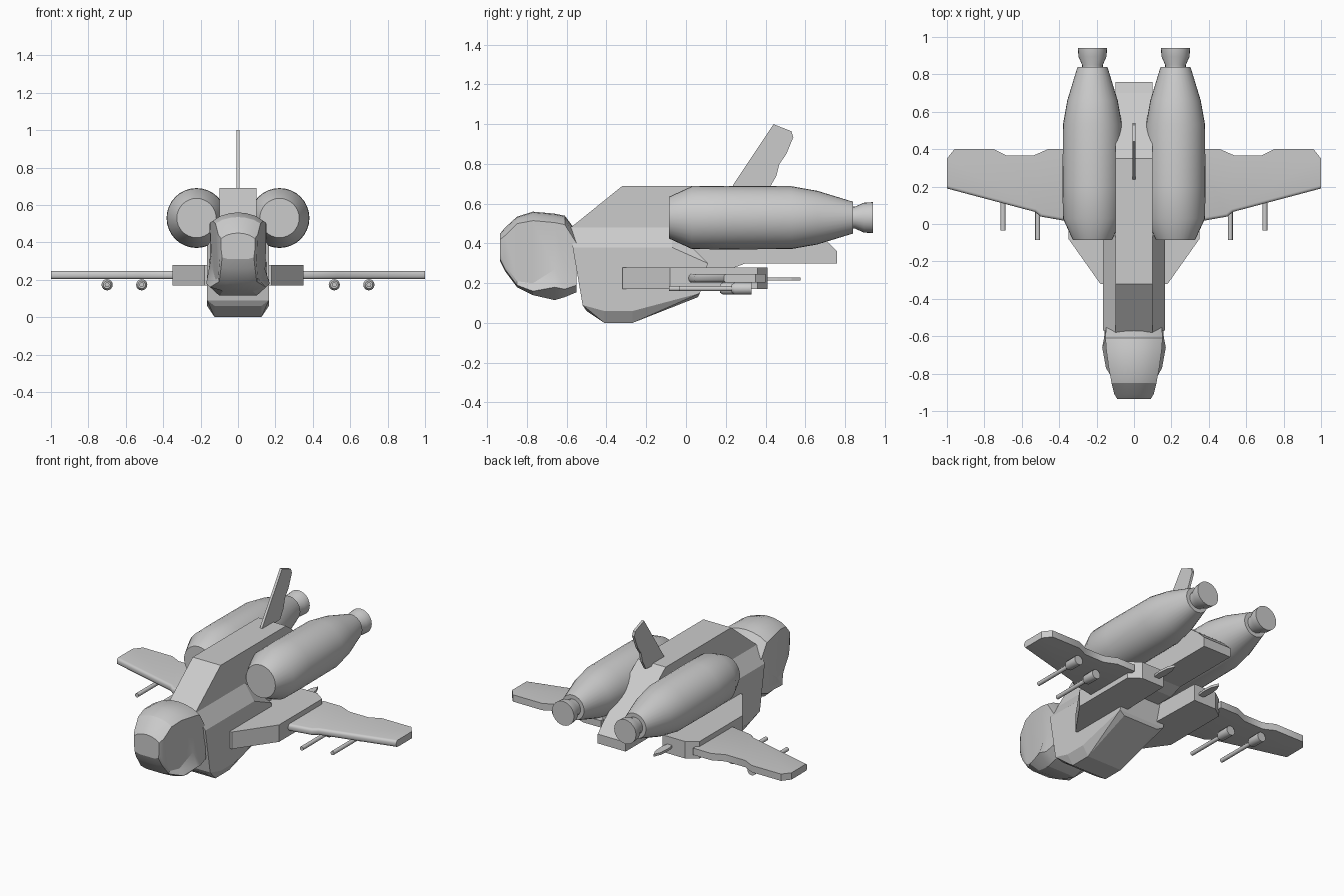
import bpy, bmesh, math
from mathutils import Matrix, Vector

cube = bpy.data.objects.get("Cube")
if cube:
    bpy.data.objects.remove(cube, do_unlink=True)

GREY = (0.6, 0.6, 0.6, 1)
hull_grey = bpy.data.materials.new("hull_grey")
hull_grey.use_nodes = True
hull_grey.diffuse_color = GREY
hull_grey.node_tree.nodes["Principled BSDF"].inputs["Base Color"].default_value = GREY


def finish(name, bm, mirror=False, smooth=None):
    """Turn a bmesh into a named object, optionally mirrored across x."""
    bmesh.ops.recalc_face_normals(bm, faces=bm.faces)
    mesh = bpy.data.meshes.new(name)
    bm.to_mesh(mesh)
    bm.free()
    mesh.materials.append(hull_grey)
    ob = bpy.data.objects.new(name, mesh)
    bpy.context.collection.objects.link(ob)
    if mirror:
        ob.modifiers.new("Mirror", "MIRROR").use_mirror_merge = False
    if smooth:
        bpy.ops.object.select_all(action="DESELECT")
        ob.select_set(True)
        bpy.context.view_layer.objects.active = ob
        bpy.ops.object.shade_smooth_by_angle(angle=math.radians(smooth))
    return ob


def prism(points, low, high, axis):
    """Extrude a flat outline between two levels along x or z."""
    bm = bmesh.new()
    place = (lambda p, t: (t, *p)) if axis == "x" else (lambda p, t: (*p, t))
    face = bm.faces.new([bm.verts.new(place(p, low)) for p in points])
    ext = bmesh.ops.extrude_face_region(bm, geom=[face])
    move = Vector(place((0, 0), high - low))
    verts = [g for g in ext["geom"] if isinstance(g, bmesh.types.BMVert)]
    bmesh.ops.translate(bm, vec=move, verts=verts)
    return bm


def loft(rings):
    """Bridge equal rings of points and cap both ends."""
    bm = bmesh.new()
    loops = [[bm.verts.new(p) for p in ring] for ring in rings]
    n = len(loops[0])
    for a, b in zip(loops, loops[1:]):
        for i in range(n):
            bm.faces.new((a[i], a[(i + 1) % n], b[(i + 1) % n], b[i]))
    bm.faces.new(loops[0])
    bm.faces.new(loops[-1])
    return bm


def lathe_y(profile, x, z, sides):
    """Round body along y from (y, radius) pairs."""
    angles = [2 * math.pi * i / sides for i in range(sides)]
    return loft([[(x + r * math.cos(a), y, z + r * math.sin(a)) for a in angles]
                 for y, r in profile])


# Central spine running from the cockpit to the tail
spine = [(-.58, .48), (-.32, .69), (.35, .69), (.70, .42), (.76, .36), (.76, .30),
         (.30, .30), (.22, .27), (-.50, .27)]
finish("spine", prism(spine, -.10, .10, "x"))

# Wide lower fuselage with chamfered shoulders and keel
shell = {
    .10: [(-.58, .48), (-.07, .48)],
    .165: [(-.57, .38), (-.52, .09), (-.41, .06), (-.27, .06), (.07, .15), (.11, .30), (-.07, .38)],
    .125: [(-.50, .06), (-.41, 0), (-.27, 0), (.06, .13)],
}
bm = bmesh.new()
for x, pts in shell.items():
    for y, z in pts:
        bm.verts.new((x, y, z))
        bm.verts.new((-x, y, z))
hull = bmesh.ops.convex_hull(bm, input=bm.verts)
bmesh.ops.delete(bm, geom=[v for v in bm.verts if not v.link_faces], context="VERTS")
bmesh.ops.dissolve_limit(bm, angle_limit=.03, verts=bm.verts, edges=bm.edges)
finish("lower_fuselage", bm)

# Cockpit: y, crown height, then shoulder, cheek, chin and belly as (half width, z)
cockpit = [
    (-.935, .45, (.09, .42), (.09, .36), (.085, .32), (.05, .31)),
    (-.91, .48, (.105, .44), (.10, .29), (.09, .27), (.05, .26)),
    (-.85, .535, (.12, .50), (.105, .21), (.10, .19), (.06, .18)),
    (-.77, .56, (.135, .515), (.12, .20), (.15, .16), (.08, .14)),
    (-.66, .55, (.15, .505), (.14, .27), (.17, .18), (.10, .115)),
    (-.61, .54, (.152, .495), (.148, .30), (.16, .17), (.10, .13)),
    (-.55, .46, (.15, .40), (.15, .33), (.155, .19), (.10, .155)),
]
rings = []
for y, top, shoulder, *rest in cockpit:
    w, z = shoulder
    half = [(w * .33, top - (top - z) * .1), (w * .7, top - (top - z) * .42), shoulder, *rest]
    rings.append([(0, y, top)] + [(a, y, b) for a, b in half]
                 + [(-a, y, b) for a, b in reversed(half)])
finish("cockpit", loft(rings), smooth=25)

# Swept tail fin
fin = [(.23, .67), (.24, .70), (.44, 1.0), (.53, .965), (.54, .935), (.505, .85),
       (.47, .80), (.455, .74), (.42, .68)]
finish("tail_fin", prism(fin, -.008, .008, "x"))

# Twin engines with flared nozzles
engine = [(-.085, .105), (.03, .158), (.20, .16), (.53, .158), (.66, .135), (.84, .08)]
nozzle = [(.83, .055), (.85, .055), (.895, .075), (.94, .078)]
finish("engine", lathe_y(engine, .222, .53, 32), mirror=True, smooth=25)
finish("engine_nozzle", lathe_y(nozzle, .222, .53, 24), mirror=True, smooth=40)

# Thick wing roots
root = [(.10, -.32), (.18, -.32), (.35, -.08), (.35, .36), (.28, .41), (.12, .41)]
finish("wing_root", prism(root, .17, .28, "z"), mirror=True)

# Wings with a rounded leading edge
wing = [(.33, .01), (.50, .04), (.53, .065), (1.0, .19), (1.0, .35), (.96, .40), (.75, .40),
        (.68, .365), (.54, .365), (.46, .40), (.33, .40)]
bm = prism(wing, .203, .247, "z")
leading = [e for e in bm.edges if all(v.co.y < .25 for v in e.verts)
           and abs(e.verts[0].co.z - e.verts[1].co.z) < .001]
bmesh.ops.bevel(bm, geom=leading, offset=.016, segments=3, profile=.5, affect="EDGES")
finish("wing", bm, mirror=True, smooth=35)

# Small leaf-shaped tail blades behind the wing roots
blade = [(.155, .39), (.145, .46), (.15, .53), (.17, .575), (.19, .53), (.195, .46), (.185, .39)]
finish("rear_blade", prism(blade, .215, .23, "z"), mirror=True)

# Underwing guns: housing, thin barrel reaching forward
for label, x, muzzle, start in (("inner", .515, -.085, .17), ("outer", .70, -.035, .23)):
    housing = [(start, .02), (start + .015, .03), (start + .10, .03)]
    barrel = [(muzzle, .013), (start + .02, .013)]
    finish(label + "_gun_housing", lathe_y(housing, x, .173, 16), mirror=True, smooth=35)
    finish(label + "_gun_barrel", lathe_y(barrel, x, .173, 12), mirror=True, smooth=35)
